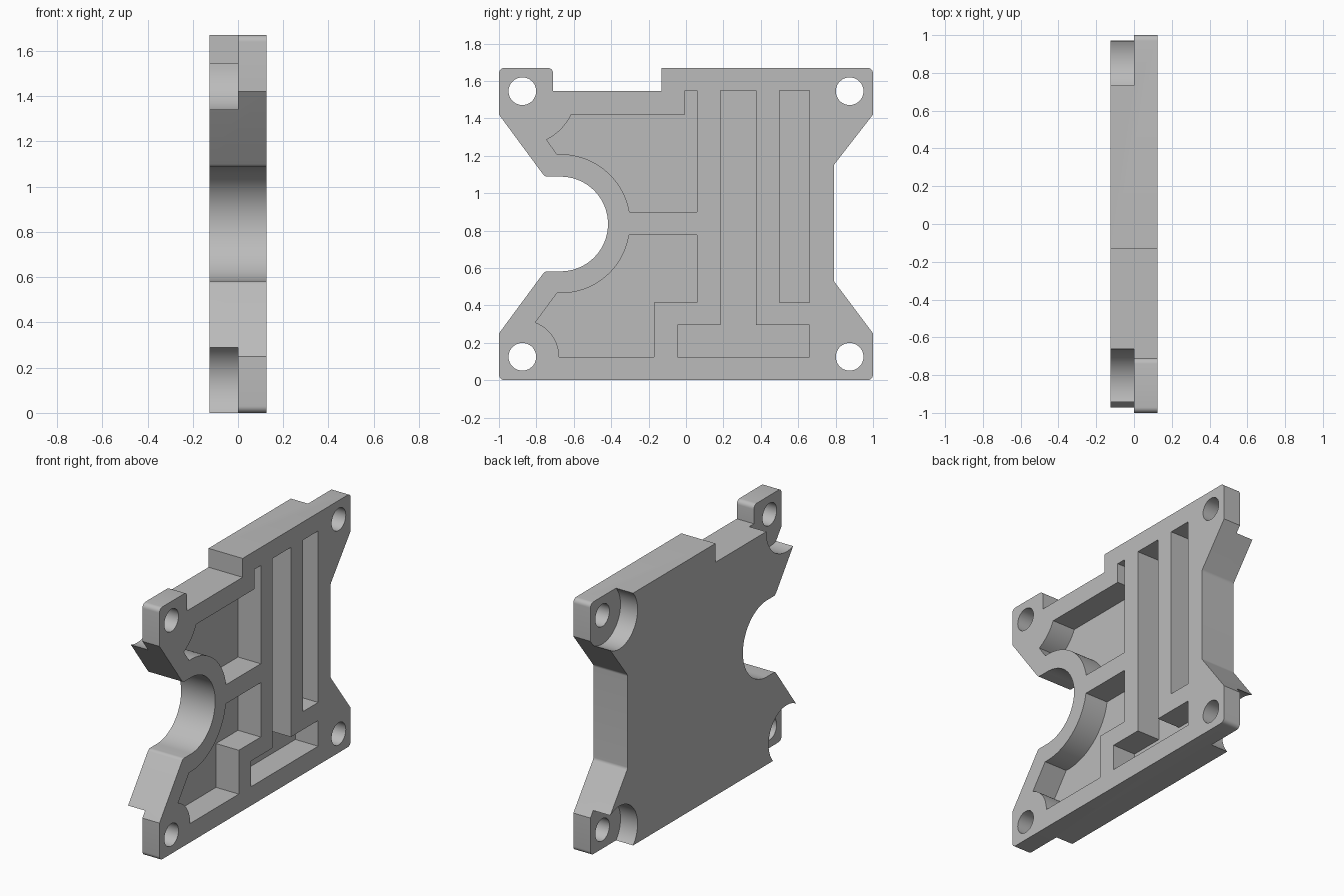
import bpy, bmesh
from math import radians, sin, cos, pi, atan2
from mathutils import Vector

if "Cube" in bpy.data.objects:
    bpy.data.objects.remove(bpy.data.objects["Cube"], do_unlink=True)

grey = bpy.data.materials.new("plain grey")
grey.use_nodes = True
grey.diffuse_color = (0.5, 0.5, 0.5, 1)
grey.node_tree.nodes["Principled BSDF"].inputs["Base Color"].default_value = (0.5, 0.5, 0.5, 1)

HALF = 0.125          # half thickness
FLOOR = -0.042        # pocket floor
HEIGHT = 1.67
HOLE_Y, HOLE_Z = 0.875, 0.125
TOP_Z = HEIGHT - HOLE_Z
BORE = (-0.67, 0.835)  # centre of the round side opening


def arc(centre, radius, start, end, steps=24):
    """Points on an arc, angles in degrees in the y-z plane."""
    angles = [radians(start + (end - start) * i / steps) for i in range(steps + 1)]
    return [(centre[0] + radius * cos(a), centre[1] + radius * sin(a)) for a in angles]


def arc_between(centre, p, q, steps=24):
    """Short arc between two points around a centre."""
    a, b = (Vector(v) - Vector(centre) for v in (p, q))
    s, e = atan2(a.y, a.x), atan2(b.y, b.x)
    e = s + (e - s + pi) % (2 * pi) - pi
    return arc(centre, (a.length + b.length) / 2, s * 180 / pi, e * 180 / pi, steps)


def fillet(before, corner, after, radius, steps=6):
    """Round one corner of an outline."""
    c = Vector(corner)
    u, v = (Vector(before) - c).normalized(), (Vector(after) - c).normalized()
    half = u.angle(v) / 2
    reach = radius / sin(half) * cos(half)
    centre = c + (u + v).normalized() * radius / sin(half)
    return arc_between(centre, c + u * reach, c + v * reach, steps)


def prism(name, outline, x0, x1):
    """Solid from a y-z outline, running from x0 to x1."""
    bm = bmesh.new()
    face = bm.faces.new([bm.verts.new((x0, y, z)) for y, z in outline])
    grown = bmesh.ops.extrude_face_region(bm, geom=[face])["geom"]
    moved = [g for g in grown if isinstance(g, bmesh.types.BMVert)]
    bmesh.ops.translate(bm, verts=moved, vec=(x1 - x0, 0, 0))
    bmesh.ops.recalc_face_normals(bm, faces=bm.faces)
    mesh = bpy.data.meshes.new(name)
    bm.to_mesh(mesh)
    bm.free()
    mesh.materials.append(grey)
    obj = bpy.data.objects.new(name, mesh)
    bpy.context.collection.objects.link(obj)
    return obj


def cut(body, outline, x0, x1):
    """Subtract a prism from the body."""
    cutter = prism("cutter", outline, x0, x1)
    cutter.hide_render = True
    mod = body.modifiers.new("cut", "BOOLEAN")
    mod.operation, mod.solver, mod.object = "DIFFERENCE", "EXACT", cutter
    bpy.context.view_layer.objects.active = body
    bpy.ops.object.modifier_apply(modifier=mod.name)
    bpy.data.objects.remove(cutter, do_unlink=True)


# Plate outline with rounded outer corners, starting at the bottom front
corners = [(-1, 0, .03), (1, 0, .03), (1, .25, 0), (.79, .53, .03), (.79, 1.15, .03),
           (1, 1.42, 0), (1, HEIGHT, .03), (-.13, HEIGHT, 0), (-.13, 1.545, 0),
           (-.71, 1.545, 0), (-.71, HEIGHT, .03), (-1, HEIGHT, .03), (-1, 1.42, 0),
           (-.755, 1.088, .03), (BORE[0], 1.088, 0), (BORE[0], .582, 0),
           (-.755, .582, .03), (-1, .25, 0)]
outline = []
for i, (y, z, r) in enumerate(corners):
    before, after = corners[i - 1][:2], corners[(i + 1) % len(corners)][:2]
    if r:
        outline += fillet(before, (y, z), after, r)
    elif (y, z) == (BORE[0], 1.088):
        outline += arc(BORE, .253, 90, -90, 48)
    elif (y, z) != (BORE[0], .582):
        outline.append((y, z))
plate = prism("bracket_plate", outline, -HALF, HALF)

# Screw holes and the round recesses behind them
for y in (-HOLE_Y, HOLE_Y):
    for z in (HOLE_Z, TOP_Z):
        recess = .214 if y < 0 and z > 1 else .19
        cut(plate, arc((y, z), recess, 0, 354, 59), -.3, 0)
        cut(plate, arc((y, z), .074, 0, 350, 35), -.3, .3)

# Pockets sunk into the ribbed face
upper_pocket = [(-.005, 1.42), (-.005, 1.55), (.06, 1.55), (.06, .9)]
upper_pocket += arc_between(BORE, (-.305, .9), (-.69, 1.21))
upper_pocket += arc_between((-HOLE_Y, TOP_Z), (-.745, 1.285), (-.615, 1.42), 10)

lower_pocket = [(.06, .775), (.06, .415), (-.17, .415), (-.17, .125)]
lower_pocket += arc_between((-HOLE_Y, HOLE_Z), (-.68, .125), (-.805, .31), 12)
lower_pocket += arc_between(BORE, (-.69, .465), (-.305, .775))

tee_pocket = [(.185, 1.55), (.375, 1.55), (.375, .295), (.66, .295),
              (.66, .125), (-.045, .125), (-.045, .295), (.185, .295)]
slot_pocket = [(.5, 1.55), (.66, 1.55), (.66, .415), (.5, .415)]
for pocket in (upper_pocket, lower_pocket, tee_pocket, slot_pocket):
    cut(plate, pocket, FLOOR, .3)

# Smooth the curved walls, keep the edges sharp
bpy.ops.object.select_all(action="DESELECT")
plate.select_set(True)
bpy.context.view_layer.objects.active = plate
bpy.ops.object.shade_smooth_by_angle(angle=radians(25))
